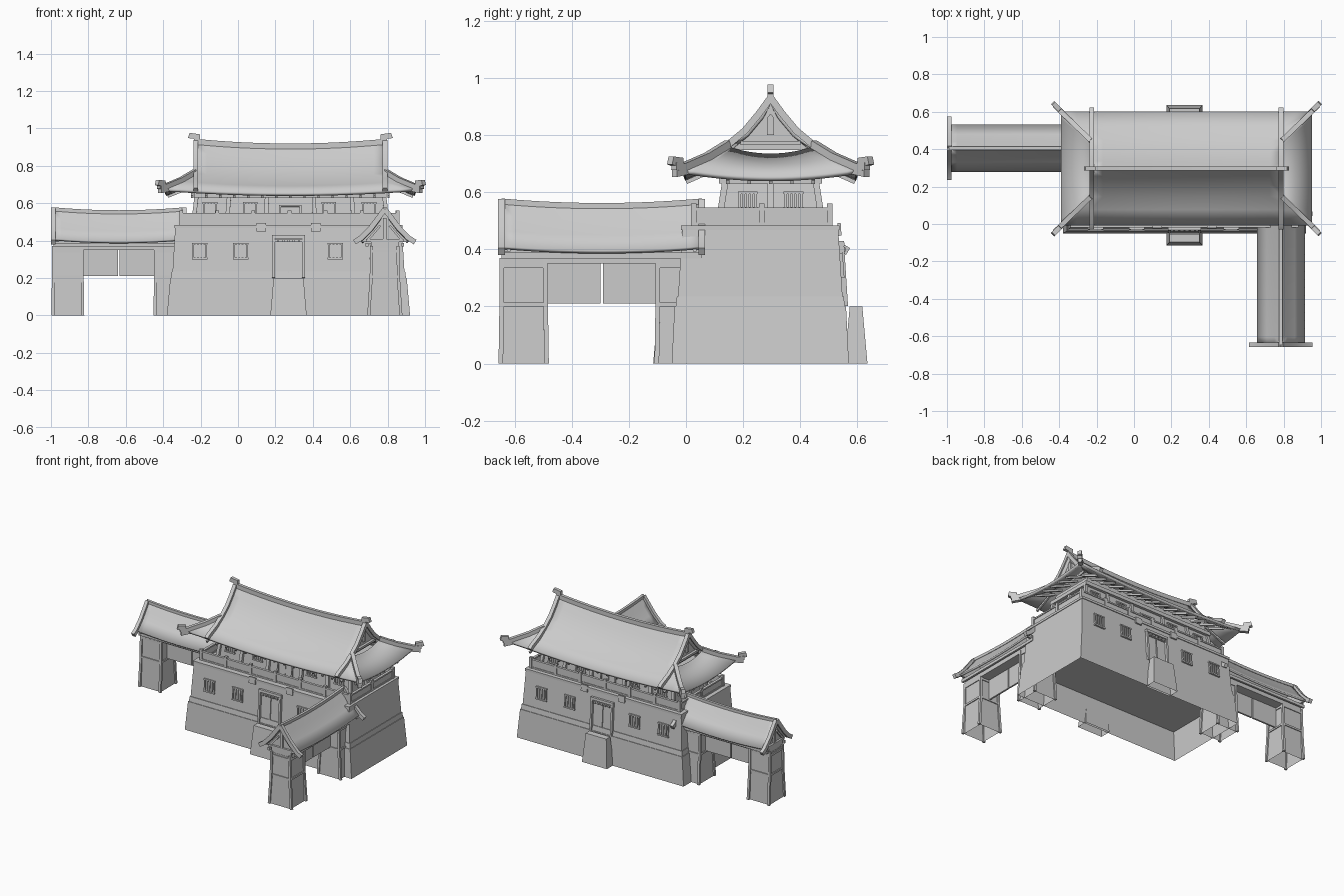
import bpy, bmesh, math
from mathutils import Matrix, Vector

cube = bpy.data.objects.get("Cube")
if cube:
    bpy.data.objects.remove(cube, do_unlink=True)

GREY = (0.6, 0.6, 0.6, 1)
plaster = bpy.data.materials.new("plain_grey")
plaster.use_nodes = True
plaster.diffuse_color = GREY
plaster.node_tree.nodes["Principled BSDF"].inputs["Base Color"].default_value = GREY


def finish(bm, name, M=Matrix(), smooth=False, thick=0):
    me = bpy.data.meshes.new(name)
    bm.to_mesh(me)
    bm.free()
    me.transform(M)
    me.materials.append(plaster)
    ob = bpy.data.objects.new(name, me)
    bpy.context.collection.objects.link(ob)
    if thick:
        mod = ob.modifiers.new("thickness", "SOLIDIFY")
        mod.thickness, mod.offset = thick, -1
    if smooth:
        bpy.ops.object.select_all(action="DESELECT")
        bpy.context.view_layer.objects.active = ob
        ob.select_set(True)
        bpy.ops.object.shade_smooth_by_angle(angle=math.radians(30))
    return ob


def loft(bm, rings, start=True, end=True):
    rows = [[bm.verts.new(p) for p in r] for r in rings]
    n = len(rows[0])
    faces = [bm.faces.new((a[i], a[(i + 1) % n], b[(i + 1) % n], b[i]))
             for a, b in zip(rows, rows[1:]) for i in range(n)]
    if start:
        faces.append(bm.faces.new(rows[0][::-1]))
    if end:
        faces.append(bm.faces.new(rows[-1]))
    bmesh.ops.recalc_face_normals(bm, faces=faces)


def frustum(bm, c, h0, h1, z0, z1, bottom=True, top=True):
    def ring(h, z):
        return [(c[0] + a * h[0], c[1] + b * h[1], z)
                for a, b in ((-1, -1), (1, -1), (1, 1), (-1, 1))]
    loft(bm, [ring(h0, z0), ring(h1, z1)], bottom, top)


def box(bm, c, size, M=Matrix()):
    bmesh.ops.create_cube(bm, size=1, matrix=M @ Matrix.Translation(c) @ Matrix.Diagonal((*size, 1)))


def sweep(bm, path, w, h):
    # rectangular bar along a path
    path = [Vector(p) for p in path]
    rings = []
    for i, p in enumerate(path):
        d = (path[min(i + 1, len(path) - 1)] - path[max(i - 1, 0)]).normalized()
        side = d.cross(Vector((0, 0, 1)))
        side = side.normalized() if side.length > 0.2 else Vector((1, 0, 0))
        up = side.cross(d).normalized()
        rings.append([p + side * a * w / 2 + up * b * h / 2
                      for a, b in ((-1, -1), (1, -1), (1, 1), (-1, 1))])
    loft(bm, rings)


def plate(bm, outline, thick, M):
    # outline in the local XZ plane, extruded along local Y
    loft(bm, [[M @ Vector((x, y, z)) for x, z in outline] for y in (-thick / 2, thick / 2)])


def sheet(bm, rows):
    vs = [[bm.verts.new(p) for p in r] for r in rows]
    for a, b in zip(vs, vs[1:]):
        for i in range(len(a) - 1):
            f = bm.faces.new((a[i], a[i + 1], b[i + 1], b[i]))
            f.normal_update()
            if f.normal.z < 0:
                f.normal_flip()


STEPS = [i / 8 - 1 for i in range(17)]
BX, BY = 0.27, 0.26      # body centre
RX, RY = 0.28, 0.296     # roof and upper storey centre

# plinth with the step blocks before both doors
bm = bmesh.new()
frustum(bm, (BX, BY), (.65, .31), (.632, .3), 0, .2, False)
for s in (-1, 1):
    frustum(bm, (BX, BY + s * .335), (.097, .04), (.08, .022), 0, .2, False)
finish(bm, "plinth")

# battered lower walls, base band and coping
bm = bmesh.new()
frustum(bm, (BX, BY), (.622, .29), (.605, .272), .2, .48)
frustum(bm, (BX, BY), (.628, .296), (.624, .292), .2, .235)
frustum(bm, (BX, BY), (.61, .278), (.61, .278), .468, .484)
finish(bm, "lower_walls")

# upper storey with ring beam
bm = bmesh.new()
frustum(bm, (RX, RY), (.51, .172), (.485, .155), .48, .7)
frustum(bm, (RX, RY), (.515, .18), (.515, .18), .63, .655)
for s in (-1, 1):
    for x in (-.52, -.34, -.13, .13, .34, .52):
        sweep(bm, [(RX + x, RY + s * .183, .48), (RX + x * .96, RY + s * .155, .66)], .022, .022)
    sweep(bm, [(RX + s * .52, RY, .48), (RX + s * .495, RY, .66)], .022, .022)
finish(bm, "upper_storey")


def window(bm, M, w, h):
    # frame and bars, standing off the wall along local -Y
    for s in (-1, 1):
        box(bm, (s * w / 2, -.003, 0), (.009, .014, h), M)
        box(bm, (0, -.003, s * h / 2), (w + .014, .016, .009), M)
    for k in (-1, 0, 1):
        box(bm, (k * w / 4, -.002, 0), (.008, .01, h), M)


def on_wall(cx, cy, half, turn, tilt, x, z):
    return (Matrix.Translation((cx, cy, 0)) @ Matrix.Rotation(turn, 4, "Z")
            @ Matrix.Translation((x, -half, z)) @ Matrix.Rotation(-tilt, 4, "X"))


# windows on both long sides and the upper ends
bm = bmesh.new()
for turn in (0, math.pi):
    for x in (-.475, -.255, .25, .475):
        window(bm, on_wall(BX, BY, .281, turn, .064, x, .343), .07, .08)
    for x in (-.43, -.215, .205, .42):
        window(bm, on_wall(RX, RY, .165, turn, .077, x, .57), .065, .06)
for turn in (math.pi / 2, -math.pi / 2):
    for x in (-.08, .08):
        window(bm, on_wall(RX, RY, .501, turn, .113, x, .57), .055, .055)
finish(bm, "windows")

# lower and upper doors with lintels and pegs
bm = bmesh.new()
for turn in (0, math.pi):
    M = on_wall(BX, BY, .283, turn, .064, 0, .31)
    for s in (-1, 1):
        box(bm, (s * .08, -.006, 0), (.014, .022, .22), M)
        box(bm, (s * .145, -.004, .16), (.05, .012, .045), M)
    box(bm, (0, -.006, .11), (.175, .024, .018), M)
    box(bm, (0, -.004, .088), (.15, .014, .012), M)
    for k in range(5):
        box(bm, (-.056 + k * .028, -.012, .088), (.012, .018, .014), M)
    box(bm, (0, 0, 0), (.006, .012, .17), M)
    M = on_wall(RX, RY, .166, turn, .077, 0, .535)
    for s in (-1, 1):
        box(bm, (s * .055, -.004, 0), (.01, .016, .1), M)
    box(bm, (0, -.004, .05), (.12, .016, .01), M)
    box(bm, (0, 0, 0), (.005, .01, .1), M)
finish(bm, "doors")

# railing round the terrace
bm = bmesh.new()
for s in (-1, 1):
    for z, t, h in ((.51, .008, .055), (.541, .018, .01), (.488, .016, .012)):
        box(bm, (BX + .005, BY + .005 + s * .238, z), (1.16, t, h))
        box(bm, (BX + .005 + s * .578, BY + .005, z), (t, .476, h))
    for k in range(7):
        box(bm, (BX + .005 + (k - 3) * .193, BY + .005 + s * .238, .52), (.02, .02, .08))
    box(bm, (BX + .005 + s * .578, BY + .005, .52), (.02, .02, .08))
finish(bm, "terrace_railing")

# hip-and-gable main roof
PROFILE = [(0, .9), (.04, .845), (.09, .785), (.15, .735), (.22, .692), (.305, .655)]
GABLE, HIP = .51, .15


def reach(d):
    return GABLE + max(0, d - HIP) * 1.04


def main_pt(u, d, z, side, up=0):
    return (RX + u * reach(d), RY + side * d, z + .025 * u * u + up)


bm = bmesh.new()
for side in (-1, 1):
    sheet(bm, [[main_pt(u, d, z, side) for u in STEPS] for d, z in PROFILE])
    sheet(bm, [[(RX + side * reach(d), RY + w * d, z + .025 * w * w) for w in STEPS]
               for d, z in PROFILE[3:]])
bmesh.ops.remove_doubles(bm, verts=bm.verts, dist=.0005)
finish(bm, "main_roof", smooth=True, thick=.018)

# gable walls with a tie bar and drop ornament
bm = bmesh.new()
QUARTER = Matrix.Rotation(math.pi / 2, 4, "Z")
outline = [(-d, z + .012) for d, z in PROFILE[3::-1]] + [(d, z + .012) for d, z in PROFILE[1:4]]
for s in (-1, 1):
    plate(bm, outline, .015, Matrix.Translation((RX + s * .485, RY, 0)) @ QUARTER)
    box(bm, (RX + s * .5, RY, .772), (.02, .21, .014))
    plate(bm, [(-.012, .8), (.012, .8), (.012, .86), (0, .875), (-.012, .86)], .012,
          Matrix.Translation((RX + s * .497, RY, 0)) @ QUARTER)
finish(bm, "gable_walls")

# ridge, gable ridges and hip ridges
bm = bmesh.new()
sweep(bm, [main_pt(u, 0, .9, 1, .004) for u in STEPS], .022, .03)
for s in (-1, 1):
    for side in (-1, 1):
        sweep(bm, [(RX + s * (GABLE - .004), RY + side * d, z + .03) for d, z in PROFILE]
              + [(RX + s * (GABLE - .004), RY + side * .318, .672)], .026, .024)
        sweep(bm, [main_pt(s, d, z, side, .008) for d, z in PROFILE[3:]]
              + [(RX + s * .705, RY + side * .338, .69)], .026, .026)
finish(bm, "roof_ridges", smooth=True)

# curled ornaments on ridge ends and hip tips
bm = bmesh.new()
hook = [(-.025, 0), (-.025, .05), (.03, .058), (.04, .03), (.008, .026), (.008, 0)]
tip = [(-.05, -.012), (-.022, .022), (-.02, .045), (.028, .05), (.036, .022), (.012, .016), (.012, -.022)]
for s in (-1, 1):
    flip = Matrix.Rotation(0 if s > 0 else math.pi, 4, "Z")
    plate(bm, hook, .022, Matrix.Translation((RX + s * .508, RY, .918)) @ flip)
    for side in (-1, 1):
        turn = Matrix.Rotation(math.atan2(side, s), 4, "Z")
        plate(bm, tip, .026, Matrix.Translation((RX + s * .69, RY + side * .328, .675)) @ turn)
finish(bm, "roof_ornaments")

# rafters below the eaves
bm = bmesh.new()
for s in (-1, 1):
    for k in range(15):
        x = RX + (k - 7) * .075
        sweep(bm, [(x, RY + s * .15, .7), (x, RY + s * .22, .668), (x, RY + s * .295, .635)], .012, .014)
    for k in range(5):
        y = RY + (k - 2) * .075
        sweep(bm, [(RX + s * .5, y, .7), (RX + s * .58, y, .666), (RX + s * .655, y, .635)], .012, .014)
finish(bm, "eave_rafters")

# gate wings: two pillars, hanging boards and a curved gable roof
WING = [(0, .55), (.035, .502), (.075, .449), (.128, .395)]


def gate_wing(label, M):
    bm = bmesh.new()
    for s in (-1, 1):
        cx = s * .273
        frustum(bm, (cx, 0), (.079, .079), (.074, .07), 0, .36, False)
        for a in (-1, 1):
            for b in (-1, 1):
                sweep(bm, [(cx + a * .08, b * .086, 0), (cx + a * .077, b * .073, .2),
                           (cx + a * .076, b * .07, .37)], .016, .016)
        frustum(bm, (cx, 0), (.082, .08), (.082, .08), .2, .213)
        frustum(bm, (cx, 0), (.08, .076), (.08, .076), .335, .35)
    finish(bm, label + "_pillars", M)

    bm = bmesh.new()
    for s in (-1, 1):
        box(bm, (s * .1, 0, .282), (.192, .012, .145))
    finish(bm, label + "_boards", M)

    bm = bmesh.new()
    box(bm, (0, 0, .375), (.69, .15, .05))
    fill = [(-d, z) for d, z in WING[::-1]] + [(d, z) for d, z in WING[1:]]
    for s in (-1, 1):
        plate(bm, fill, .012, Matrix.Translation((s * .325, 0, -.002)) @ QUARTER)
        box(bm, (s * .335, 0, .455), (.016, .018, .13))
        box(bm, (s * .335, 0, .4), (.02, .2, .014))
        for b in (-1, 1):
            sweep(bm, [(s * .336, b * .025, .48), (s * .336, b * .09, .405)], .012, .012)
            box(bm, (0, b * .095, .378), (.7, .014, .02))
    finish(bm, label + "_beams", M)

    bm = bmesh.new()
    for b in (-1, 1):
        sheet(bm, [[(u * .352, b * d, z + .016 * u * u) for u in STEPS] for d, z in WING])
    bmesh.ops.remove_doubles(bm, verts=bm.verts, dist=.0005)
    finish(bm, label + "_roof", M, True, .014)

    bm = bmesh.new()
    sweep(bm, [(u * .352, 0, .552 + .016 * u * u) for u in STEPS], .018, .02)
    for s in (-1, 1):
        for b in (-1, 1):
            sweep(bm, [(s * .35, b * d, z + .018) for d, z in WING]
                  + [(s * .35, b * .162, .392)], .024, .028)
    finish(bm, label + "_ridges", M, True)


gate_wing("side_gate", Matrix.Translation((-.637, .405, 0)))
gate_wing("front_gate", Matrix.Translation((.785, -.295, 0)) @ QUARTER)
